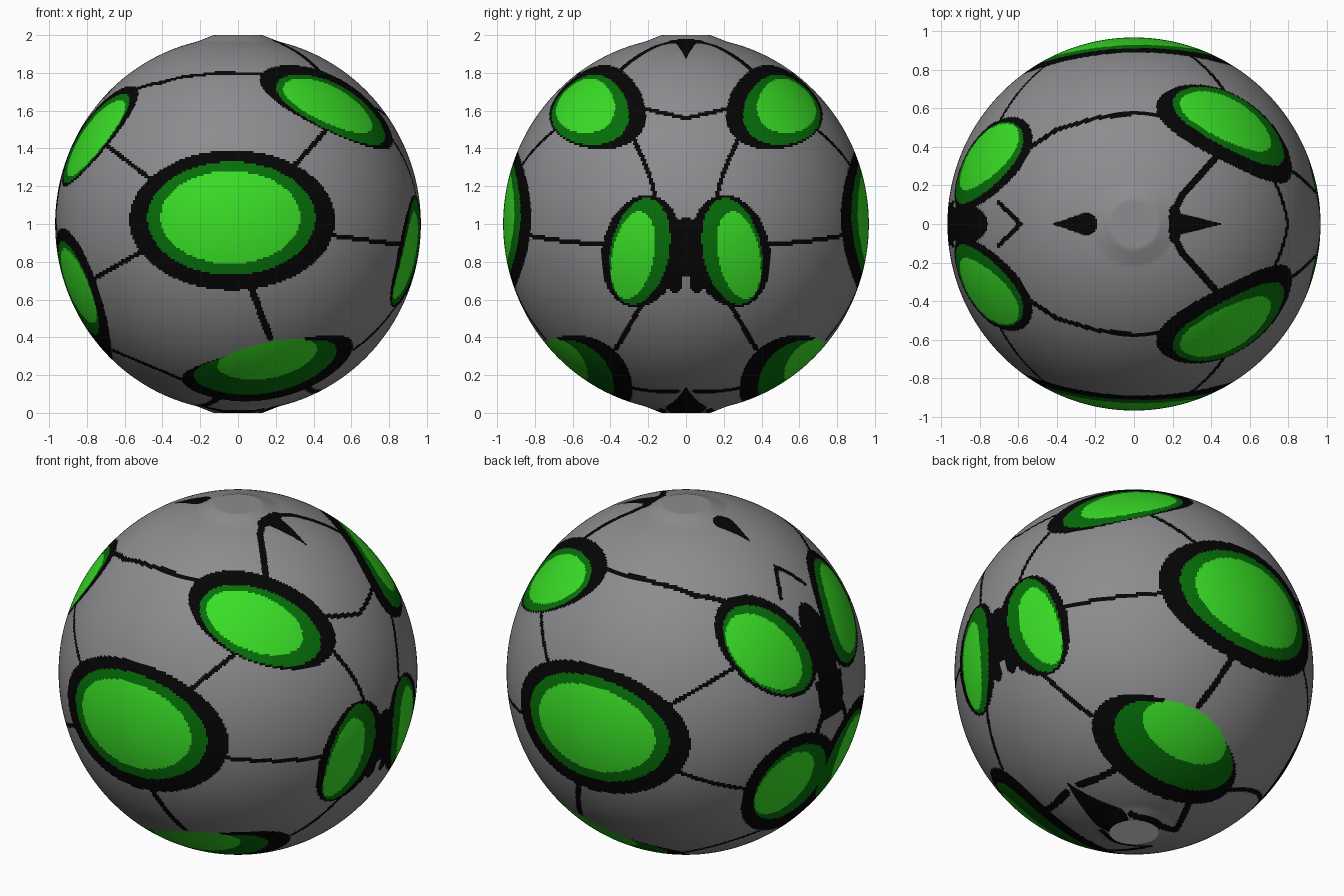
import bpy, bmesh
from math import radians, sin, cos
from mathutils import Vector

cube = bpy.data.objects.get("Cube")
if cube:
    bpy.data.objects.remove(cube, do_unlink=True)


def make_material(name, rgb):
    mat = bpy.data.materials.new(name)
    mat.use_nodes = True
    color = (*rgb, 1)
    mat.diffuse_color = color
    mat.node_tree.nodes["Principled BSDF"].inputs["Base Color"].default_value = color
    return mat


GREY, BLACK, DARK, BRIGHT = range(4)
ball_materials = [
    make_material("panel grey", (.265, .26, .27)),
    make_material("seam black", (.0015, .0015, .0015)),
    make_material("dark green", (.002, .16, .003)),
    make_material("bright green", (.042, .74, .02)),
]
white = make_material("base white", (.75, .75, .75))


class Projector:
    """Flat drawing plane wrapped onto the ball from one direction."""

    def __init__(self, turn, tilt):
        t, e = radians(turn), radians(tilt)
        self.right = Vector((cos(t), sin(t), 0))
        self.toward = Vector((sin(t) * cos(e), -cos(t) * cos(e), sin(e)))
        self.up = self.toward.cross(self.right)

    def flat(self, p):
        return p.dot(self.right), p.dot(self.up), p.dot(self.toward)


planes = {
    "front": Projector(0, 0),
    "side": Projector(90, 0),
    "top": Projector(0, 90),
    "bottom": Projector(0, -90),
    "upper_left": Projector(35, 25),
    "upper_right": Projector(-35, 25),
    "lower_left": Projector(36, -30),
}

# Oval patches: plane, slant, then black, dark and bright ovals (centre, half sizes)
patches = [
    ("front", 0, (-.03, .02, .545, .37), (-.035, .03, .445, .3), (-.04, .035, .37, .245)),
    ("upper_left", -23, (.13, .28, .42, .23), (.12, .25, .345, .19), (.09, .265, .275, .15)),
    ("upper_right", 45, (-.43, .14, .33, .21), (-.44, .12, .29, .18), (-.42, .11, .25, .15)),
    ("side", 79, (-.235, -.145, .3, .21), (-.245, -.145, .285, .155), (-.28, -.165, .235, .11)),
    ("upper_right", -47, (-.55, -.59, .32, .18), (-.56, -.59, .25, .13), (-.53, -.6, .21, .1)),
    ("lower_left", 26, (-.13, -.41, .43, .245), (-.18, -.39, .355, .2), (-.23, -.32, .25, .14)),
]

# Seams: plane, half width, path
seams = [
    ("front", .012, [(-.44, .22), (-.7, .42)]),
    ("front", .013, [(.29, .3), (.46, .49)]),
    ("front", .012, [(.49, -.06), (.86, -.11)]),
    ("front", .012, [(-.5, -.14), (-.8, -.31)]),
    ("front", .018, [(.07, -.34), (.17, -.6)]),
    ("front", .007, [(-.28, -.83), (-.66, -.67)]),
    ("top", .011, [(-.55, -.39), (-.4, -.49), (-.2, -.55), (0, -.575), (.22, -.56)]),
    ("side", .012, [(-.29, .48), (-.2, .28), (-.15, .1)]),
    ("side", .011, [(-.22, .61), (0, .56)]),
    ("side", .013, [(-.22, -.4), (-.37, -.66)]),
    ("side", .055, [(0, -.02), (0, -.22)]),
    ("side", .035, [(-.06, -.25), (-.06, -.33)]),
    ("top", .018, [(.42, -.34), (.25, -.15), (.21, -.07)]),
    ("top", .028, [(.21, -.07), (.21, 0)]),
    ("top", .012, [(-.7, -.11), (-.59, 0)]),
    ("top", .09, [(-.85, 0), (-.94, 0)]),
    ("upper_right", .011, [(-.71, -.06), (-.74, -.22), (-.69, -.38)]),
    ("bottom", .018, [(.37, .28), (.43, .05)]),
    ("bottom", .02, [(-.03, .52), (-.2, .11), (0, .15), (.12, .12)]),
]

# Pointed marks near the poles: plane, half width at the start, path to the point
wedges = [
    ("top", .055, [(.24, 0), (.46, 0)]),
    ("top", .06, [(-.25, 0), (-.43, 0)]),
    ("bottom", .11, [(.18, 0), (.48, 0)]),
]
strokes = [(*s, 0) for s in seams] + [(*w, 1) for w in wedges]


def near_path(x, y, width, path, taper):
    for (ax, ay), (bx, by) in zip(path, path[1:]):
        dx, dy = bx - ax, by - ay
        t = ((x - ax) * dx + (y - ay) * dy) / (dx * dx + dy * dy)
        t = min(1, max(0, t))
        reach = width * (1 - taper * t)
        if (x - ax - t * dx) ** 2 + (y - ay - t * dy) ** 2 < reach * reach:
            return True
    return False


def colour_at(p):
    spots = {name: plane.flat(p) for name, plane in planes.items()}
    found = GREY
    for plane, slant, *ovals in patches:
        x, y, depth = spots[plane]
        if depth < 0:
            continue
        c, s = cos(radians(slant)), sin(radians(slant))
        for level, (cx, cy, a, b) in enumerate(ovals, BLACK):
            u = (x - cx) * c + (y - cy) * s
            v = (y - cy) * c - (x - cx) * s
            if (u / a) ** 2 + (v / b) ** 2 < 1:
                found = max(found, level)
    if found == GREY:
        for plane, width, path, taper in strokes:
            x, y, depth = spots[plane]
            if depth > 0 and near_path(x, y, width, path, taper):
                return BLACK
    return found


def add_object(name, bm, mats):
    mesh = bpy.data.meshes.new(name)
    bm.to_mesh(mesh)
    bm.free()
    for mat in mats:
        mesh.materials.append(mat)
    obj = bpy.data.objects.new(name, mesh)
    bpy.context.collection.objects.link(obj)
    return obj


# Front half of the ball, slightly raised to a small flat at both poles
bm = bmesh.new()
bmesh.ops.create_uvsphere(bm, u_segments=540, v_segments=266, radius=1)
bmesh.ops.delete(bm, geom=[v for v in bm.verts if v.co.y > .0001], context="VERTS")
for v in bm.verts:
    v.co.x *= .968
    v.co.y *= .968
    pole = 1.052 - .4 * v.co.xy.length
    height = min(1, max(abs(v.co.z) * .99, pole if abs(v.co.z) > .9 else 0))
    v.co.z = height if v.co.z > 0 else -height
floor = [f for f in bm.faces if f.calc_center_median().z < -.9995]
bmesh.ops.delete(bm, geom=floor, context="FACES")
for face in bm.faces:
    face.material_index = colour_at(face.calc_center_median())
bmesh.ops.translate(bm, verts=bm.verts, vec=(0, 0, 1))
ball = add_object("ball", bm, ball_materials)

# Back half mirrors the front
mirror = ball.modifiers.new("back_half", "MIRROR")
mirror.use_axis = (False, True, False)
mirror.merge_threshold = .0005

# Pale floor closing the opening underneath, facing the inside
bm = bmesh.new()
bmesh.ops.create_circle(bm, cap_ends=True, segments=64, radius=.132)
for face in bm.faces:
    if face.normal.z < 0:
        face.normal_flip()
add_object("base_disc", bm, [white])

bpy.ops.object.select_all(action="DESELECT")
ball.select_set(True)
bpy.context.view_layer.objects.active = ball
bpy.ops.object.shade_smooth_by_angle(angle=radians(40))
